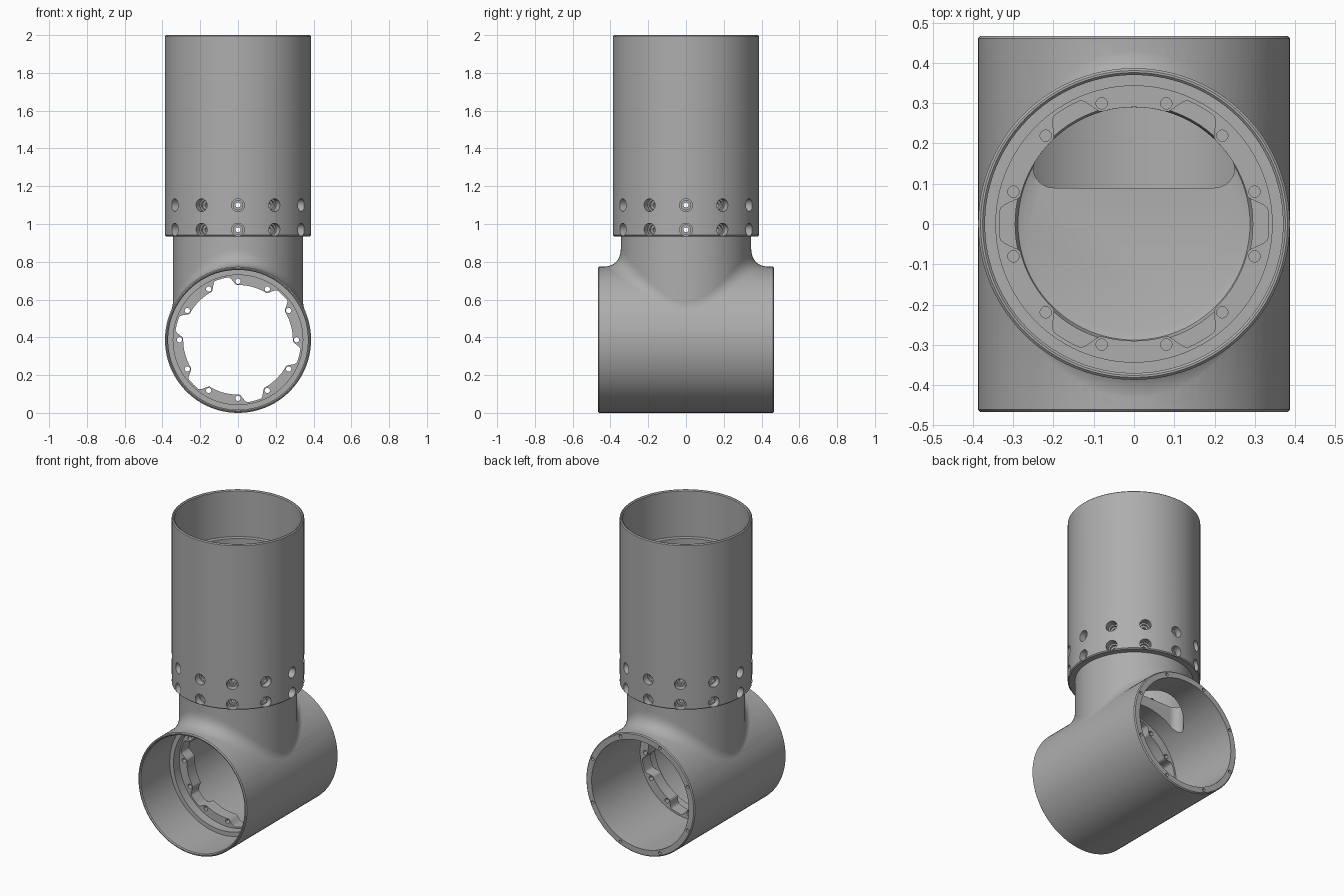
import bpy, bmesh, math
from mathutils import Matrix

if "Cube" in bpy.data.objects:
    bpy.data.objects.remove(bpy.data.objects["Cube"])

SEG = 96
R = 0.387          # outer radius of tube and sleeve
NECK = 0.345       # outer radius of the neck
FLAT = Matrix.Translation((0, 0, R)) @ Matrix.Rotation(math.pi / 2, 4, 'X')  # local z -> -y
UP = Matrix.Identity(4)

grey = bpy.data.materials.new("plain_grey")
grey.diffuse_color = (0.42, 0.42, 0.42, 1)
grey.use_nodes = True
grey.node_tree.nodes["Principled BSDF"].inputs["Base Color"].default_value = grey.diffuse_color


def make(name, bm, matrix=UP):
    bmesh.ops.recalc_face_normals(bm, faces=bm.faces)
    me = bpy.data.meshes.new(name)
    bm.to_mesh(me)
    bm.free()
    me.transform(matrix)
    me.materials.append(grey)
    ob = bpy.data.objects.new(name, me)
    bpy.context.collection.objects.link(ob)
    return ob


def loft(name, rings, matrix=UP):
    """Closed solid through rings of equal point counts."""
    bm = bmesh.new()
    rows = [[bm.verts.new(p) for p in ring] for ring in rings]
    n = len(rows[0])
    for a, b in zip(rows, rows[1:]):
        for i in range(n):
            j = (i + 1) % n
            bm.faces.new((a[i], a[j], b[j], b[i]))
    bm.faces.new(rows[0])
    bm.faces.new(rows[-1])
    return make(name, bm, matrix)


def lathe(name, profile, matrix=UP):
    ang = [2 * math.pi * i / SEG for i in range(SEG)]
    return loft(name, [[(r * math.cos(a), r * math.sin(a), z) for a in ang]
                       for r, z in profile], matrix)


def prism(name, outline, z0, z1, matrix=UP):
    return loft(name, [[(x, y, z) for x, y in outline] for z in (z0, z1)], matrix)


def pegs(name, radius, depth, places, matrix=UP):
    """Many small cylinders in one helper mesh."""
    bm = bmesh.new()
    for m in places:
        bmesh.ops.create_cone(bm, cap_ends=True, segments=20, radius1=radius,
                              radius2=radius, depth=depth, matrix=m)
    return make(name, bm, matrix)


def combine(ob, other, operation='DIFFERENCE'):
    mod = ob.modifiers.new("combine", 'BOOLEAN')
    mod.operation = operation
    mod.solver = 'EXACT'
    mod.object = other
    bpy.context.view_layer.objects.active = ob
    bpy.ops.object.modifier_apply(modifier=mod.name)
    bpy.data.objects.remove(other)


def axial(radius, z, count, start):
    return [Matrix.Rotation(math.radians(start + 360 * i / count), 4, 'Z')
            @ Matrix.Translation((radius, 0, z)) for i in range(count)]


def radial(radius, heights):
    return [Matrix.Rotation(math.radians(30 * i), 4, 'Z')
            @ Matrix.Translation((radius, 0, z)) @ Matrix.Rotation(math.pi / 2, 4, 'Y')
            for i in range(12) for z in heights]


def hollow(ob, matrix, top, bottom, notch, hole):
    """Stepped socket, six-tab locking flange with holes, and rear bore."""
    combine(ob, lathe("socket_cut", [(0.343, top - 0.36), (0.343, top - 0.30), (0.37, top - 0.30),
                                     (0.37, top - 0.006), (0.385, top + 0.009)], matrix))
    combine(ob, lathe("bore_cut", [(0.346, bottom), (0.346, top - 0.44)], matrix))
    outline = []
    for i in range(360):
        d = abs((i - notch + 30) % 60 - 30)           # degrees from nearest notch
        t = min(1, max(0, (d - 6) / 8))
        r = 0.334 - 0.044 * t * t * (3 - 2 * t)
        outline.append((r * math.cos(math.radians(i)), r * math.sin(math.radians(i))))
    combine(ob, prism("tab_cut", outline, top - 0.47, top - 0.33, matrix))
    combine(ob, pegs("tab_hole_cut", 0.014, 0.12, axial(0.31, top - 0.40, 12, hole), matrix))


# Horizontal tube
H = 0.467
body = lathe("tee_body", [(R - 0.006, -H), (R, -H + 0.006), (R, H - 0.006), (R - 0.006, H)], FLAT)

# Neck with a fillet flowing onto the tube
STEPS = 10
rings = [[] for _ in range(STEPS + 4)]
for i in range(SEG):
    a = 2 * math.pi * i / SEG
    c, s = math.cos(a), math.sin(a)
    k = NECK / R
    reach = 0.1 * math.tan(math.acos(k * c * c) / 2)
    end = NECK + reach * math.sqrt(1 - (k * c) ** 2)
    surf = lambda r: R + math.sqrt(max(0, R * R - (r * c) ** 2))
    zc = surf(NECK)
    path = [(NECK - 0.006, 1.18), (NECK, 1.174)]
    for j in range(STEPS + 1):
        t = j / STEPS
        u, v, w = (1 - t) ** 2, 2 * t * (1 - t), t * t
        path.append(((u + v) * NECK + w * end,
                     u * (zc + reach) + v * zc + w * (surf(end) - 0.001)))
    path.append((0.2, 0.4))
    for ring, (r, z) in zip(rings, path):
        ring.append((r * c, r * s, z))
combine(body, loft("neck", rings), 'UNION')

# Tube interior
hollow(body, FLAT, H, -0.7, 45, 0)

# Neck cavity with flat floor, and the rounded opening at its rear half
combine(body, lathe("cavity_cut", [(0.27, 0.80), (0.288, 0.807), (0.295, 0.825), (0.295, 1.3)]))
slot = []
for cx, cy, r, a0, a1, n in ((0, 0, 0.29, 32, 148, 30), (-0.2, 0.14, 0.05, 180, 270, 8),
                             (0.2, 0.14, 0.05, 270, 360, 8)):
    for i in range(n + 1):
        a = math.radians(a0 + (a1 - a0) * i / n)
        slot.append((cx + r * math.cos(a), cy + r * math.sin(a)))
combine(body, prism("slot_cut", slot, 0.45, 0.9))

# Small screw holes in the rear rim
combine(body, pegs("rim_hole_cut", 0.010, 0.08, axial(0.366, -H, 8, 22.5), FLAT))

# Bolt seats and through holes in the neck
ROWS = (0.97, 1.10)
combine(body, pegs("seat_cut", 0.025, 0.04, radial(0.35, ROWS)))
combine(body, pegs("bolt_hole_cut", 0.013, 0.16, radial(0.32, ROWS)))

# Upper sleeve with its socket and bolt openings
sleeve = lathe("upper_sleeve", [(R - 0.006, 0.935), (R, 0.941), (R, 1.994), (R - 0.006, 2.0)])
hollow(sleeve, UP, 2.0, 0.8, 0, 15)
combine(sleeve, pegs("sleeve_hole_cut", 0.034, 0.14, radial(0.38, ROWS)))

for ob in (body, sleeve):
    bpy.ops.object.select_all(action='DESELECT')
    ob.select_set(True)
    bpy.context.view_layer.objects.active = ob
    bpy.ops.object.shade_smooth_by_angle(angle=math.radians(30))
